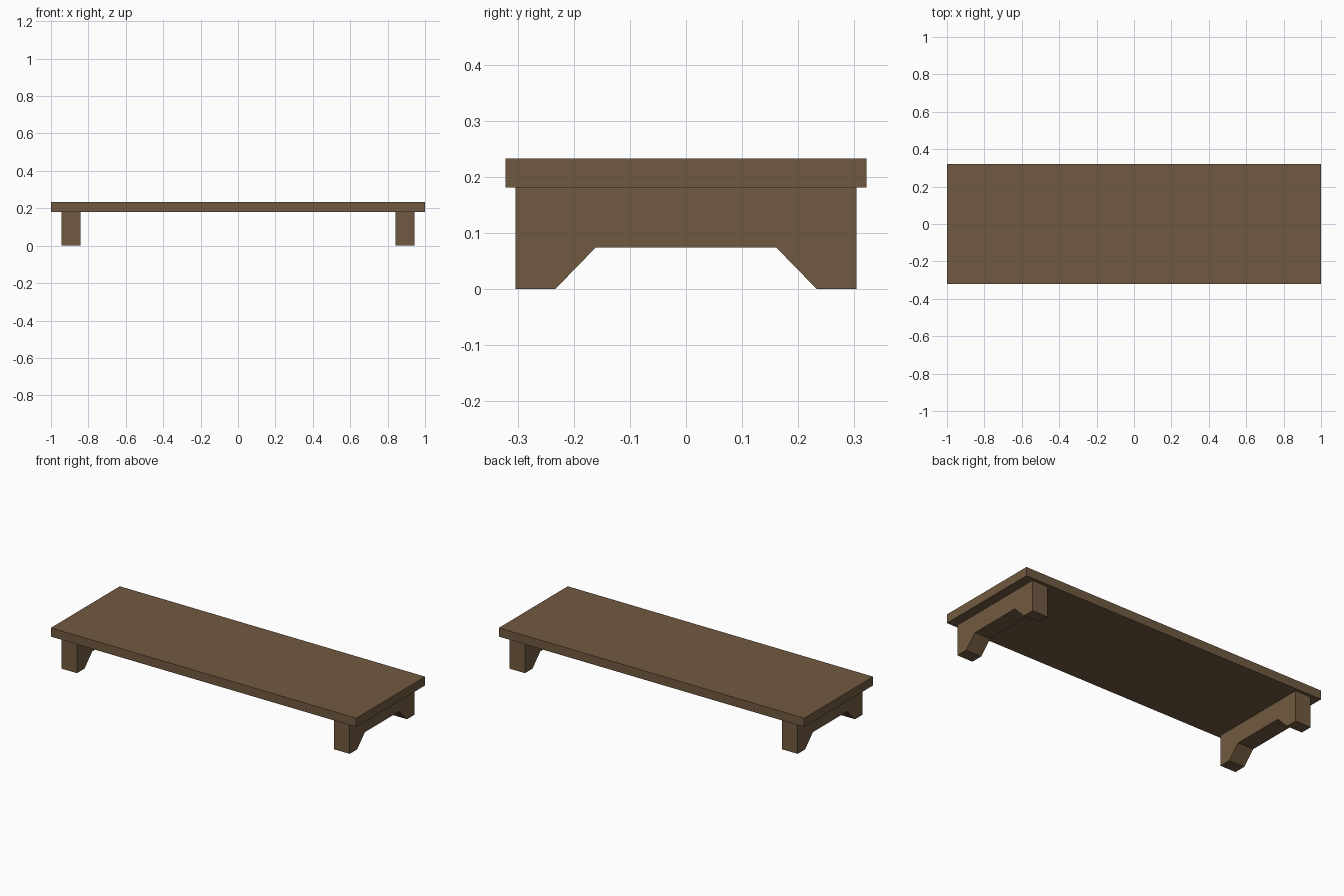
import bpy
import bmesh

if "Cube" in bpy.data.objects:
    bpy.data.objects.remove(bpy.data.objects["Cube"])

# One wood colour for the whole bench
wood = bpy.data.materials.new("brown_wood")
wood.diffuse_color = (0.165, 0.102, 0.052, 1.0)
wood.use_nodes = True
wood.node_tree.nodes["Principled BSDF"].inputs["Base Color"].default_value = wood.diffuse_color


def extruded(name, profile, x0, x1):
    """Extrude a (y, z) profile along x from x0 to x1."""
    bm = bmesh.new()
    face = bm.faces.new([bm.verts.new((x0, y, z)) for y, z in profile])
    ext = bmesh.ops.extrude_face_region(bm, geom=[face])
    moved = [v for v in ext["geom"] if isinstance(v, bmesh.types.BMVert)]
    bmesh.ops.translate(bm, verts=moved, vec=(x1 - x0, 0, 0))
    bmesh.ops.recalc_face_normals(bm, faces=bm.faces)
    mesh = bpy.data.meshes.new(name)
    bm.to_mesh(mesh)
    bm.free()
    mesh.materials.append(wood)
    obj = bpy.data.objects.new(name, mesh)
    bpy.context.collection.objects.link(obj)
    return obj


SEAT_BOTTOM, SEAT_TOP = 0.181, 0.233

# Flat top board
w = 0.322
extruded("top_board", [(-w, SEAT_BOTTOM), (w, SEAT_BOTTOM),
                       (w, SEAT_TOP), (-w, SEAT_TOP)], -1.0, 1.0)

# Trestle supports with a chamfered cut-out, mirrored front to back
half = [(0.161, 0.074), (0.233, 0.0), (0.304, 0.0), (0.304, SEAT_BOTTOM)]
support = half + [(-y, z) for y, z in reversed(half)]
for side, x0, x1 in (("left", -0.944, -0.842), ("right", 0.842, 0.944)):
    extruded(side + "_support", support, x0, x1)
